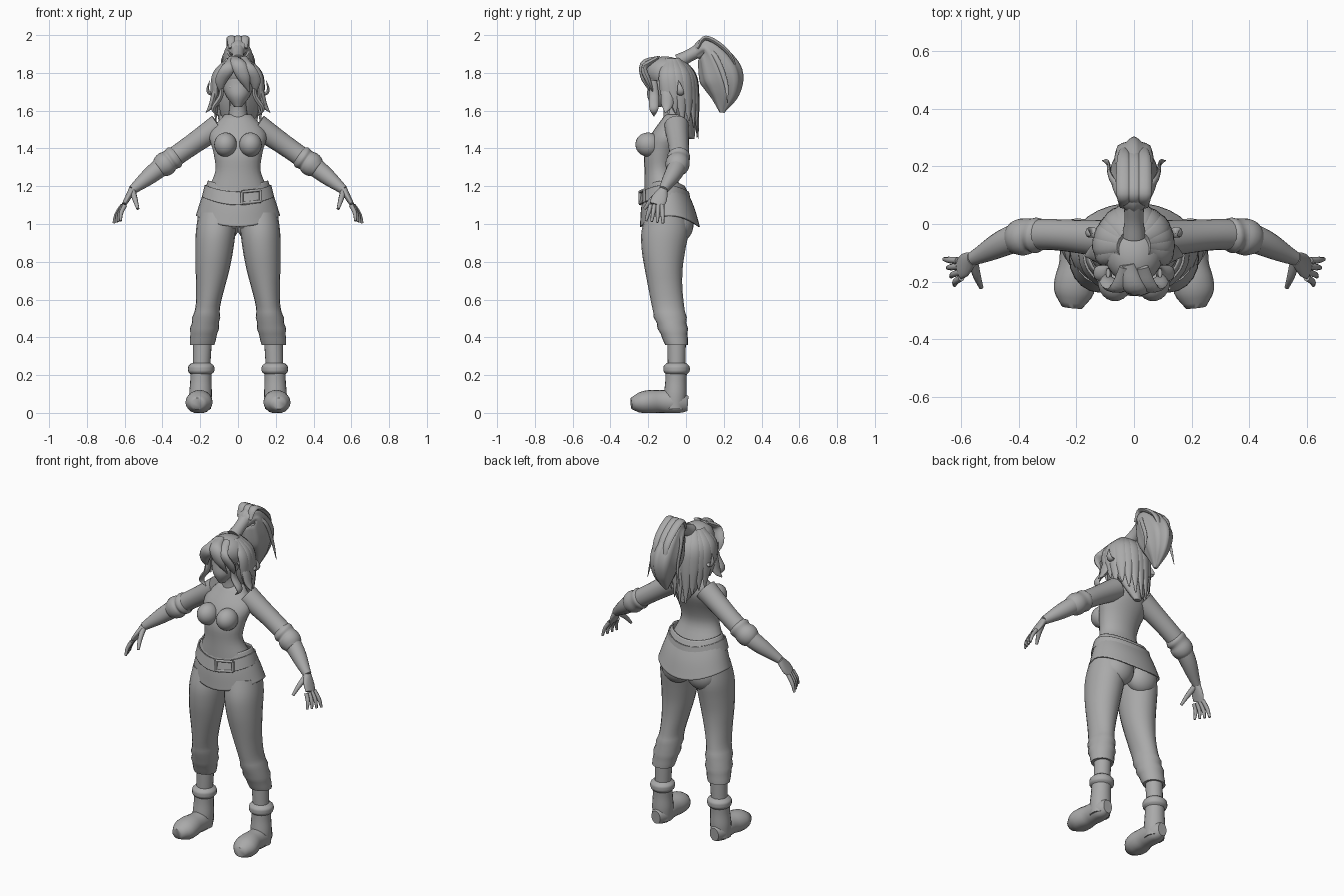
import bpy, bmesh, math, random
from mathutils import Vector, Matrix

if "Cube" in bpy.data.objects:
    bpy.data.objects.remove(bpy.data.objects["Cube"], do_unlink=True)

random.seed(4)
X, Y, Z = Vector((1, 0, 0)), Vector((0, 1, 0)), Vector((0, 0, 1))

grey = bpy.data.materials.new("plain_grey")
grey.use_nodes = True
tone = (.4, .4, .4, 1)
grey.diffuse_color = tone
grey.node_tree.nodes["Principled BSDF"].inputs["Base Color"].default_value = tone


def finish(name, bm, thickness=0):
    """Turn a bmesh into a smooth-shaded grey object."""
    bmesh.ops.recalc_face_normals(bm, faces=bm.faces)
    mesh = bpy.data.meshes.new(name)
    bm.to_mesh(mesh)
    bm.free()
    mesh.materials.append(grey)
    obj = bpy.data.objects.new(name, mesh)
    bpy.context.collection.objects.link(obj)
    bpy.ops.object.select_all(action='DESELECT')
    obj.select_set(True)
    bpy.context.view_layer.objects.active = obj
    bpy.ops.object.shade_smooth_by_angle(angle=math.radians(60))
    if thickness:
        solid = obj.modifiers.new("thickness", 'SOLIDIFY')
        solid.thickness = thickness
        solid.offset = 0


def along(keys, t):
    """Smooth value at t through evenly spaced numbers or vectors."""
    if len(keys) == 1:
        return keys[0]
    place = t * (len(keys) - 1)
    i = min(int(place), len(keys) - 2)
    f = place - i
    p, q = keys[i], keys[i + 1]
    before = keys[i - 1] if i else p * 2 - q
    after = keys[i + 2] if i + 2 < len(keys) else q * 2 - p
    ease = f * f * (3 - 2 * f)
    leave, arrive = (q - before) / 2, (after - p) / 2
    return p * (1 - ease) + q * ease + leave * (f * (1 - f) ** 2) - arrive * (f * f * (1 - f))


def loft(name, path, width, depth=None, side=X, axis=None, sides=20, steps=16,
         mirror=1, hollow=False, lobes=0, ripple=None, warp=None):
    """Skin ellipses along a smooth path; width runs along the side vector."""
    bm = bmesh.new()
    depth = depth or width
    flip = Vector((mirror, 1, 1))
    centres = [along(path, i / steps) for i in range(steps + 1)]
    loops = []
    for i, centre in enumerate(centres):
        t = i / steps
        ahead = axis or (centres[min(i + 1, steps)] - centres[max(i - 1, 0)]).normalized()
        u = (side - ahead * side.dot(ahead)).normalized()
        u, v = u * along(width, t), ahead.cross(u) * along(depth, t)
        loop = []
        for k in range(sides):
            angle = math.tau * k / sides
            swell = 1 + .06 * math.cos(lobes * angle) if lobes else 1
            if ripple:
                swell *= ripple(t)
            point = centre + swell * (u * math.cos(angle) + v * math.sin(angle))
            loop.append(bm.verts.new((warp(point) if warp else point) * flip))
        loops.append(loop)
    for low, high in zip(loops, loops[1:]):
        for k in range(sides):
            bm.faces.new((low[k - 1], low[k], high[k], high[k - 1]))
    if not hollow:
        bm.faces.new(loops[0])
        bm.faces.new(loops[-1])
    finish(name, bm, .008 if hollow else 0)


def column(name, bottom, top, xs, ys, width, depth=None, **options):
    """Upright loft with level rings from bottom to top."""
    count = 8
    path = [Vector((along(xs, i / count), along(ys, i / count), bottom + (top - bottom) * i / count))
            for i in range(count + 1)]
    loft(name, path, width, depth, axis=Z, steps=24, **options)


def blob(name, centre, size, tilt=0):
    """Ellipsoid, tilted about the x axis."""
    bm = bmesh.new()
    place = Matrix.Translation(centre) @ Matrix.Rotation(tilt, 4, 'X') @ Matrix.Diagonal((*size, 1))
    bmesh.ops.create_uvsphere(bm, u_segments=24, v_segments=16, radius=1, matrix=place)
    finish(name, bm)


def lock(name, path, size, side=X, mirror=1):
    """Flattened strand of hair that tapers to a tip."""
    width = [size * share for share in (.6, 1, .9, .1)]
    loft(name, path, width, [w / 2 for w in width], side, sides=10, mirror=mirror)


def sit_on_floor(point):
    return Vector((point.x, point.y, max(point.z, 0)))


def lift_sides(point):
    return point + Z * point.x ** 2 * 1.2


def trouser_folds(t):
    return 1 + .06 * math.sin(t * 70) if t < .25 else 1


# Torso and neck
column("torso", .98, 1.58, [0], [-.1, -.1, -.12, -.14, -.13, -.09, -.06],
       [.12, .19, .16, .12, .13, .15, .07], [.08, .12, .1, .08, .09, .09, .05])
column("neck", 1.54, 1.68, [0], [-.06, -.09], [.06, .045, .045])

# Skirt, belt and buckle frame
column("skirt", .985, 1.2, [0], [-.085, -.11], [.22, .19, .155], [.155, .135, .1],
       hollow=True, warp=lift_sides, sides=32)
column("belt", 1.1, 1.17, [0], [-.11], [.188, .172], [.136, .122],
       hollow=True, warp=lift_sides, sides=32)
corners = [Vector((x, -.11 - .135 * math.cos(x * 5), z))
           for x, z in ((.02, 1.11), (.12, 1.12), (.12, 1.18), (.02, 1.17))]
for i, corner in enumerate(corners):
    loft("buckle_bar", [corners[i - 1], corner], [.008], side=Y, sides=8)

# Face
column("head", 1.62, 1.86, [0], [-.155, -.11, -.1],
       [.02, .065, .085, .08, .04], [.025, .075, .09, .09, .045])
column("nose", 1.68, 1.74, [0], [-.197, -.19], [.008, .011, .007], sides=8)
for label, height in (("lower", 1.655), ("upper", 1.664)):
    blob(label + "_lip", (0, -.187, height), (.017, .01, .005))

# Joints of the left limbs, mirrored for the right
shoulder = Vector((.1, -.05, 1.52))
elbow = Vector((.37, -.04, 1.33))
wrist = Vector((.56, -.12, 1.18))
knuckles = Vector((.605, -.157, 1.1))
thumb_tip = Vector((.53, -.22, 1.08))

for label, s in (("left_", 1), ("right_", -1)):
    blob(label + "breast", (s * .066, -.2, 1.42), (.06, .068, .064), -.15)
    blob(label + "buttock", (s * .085, -.035, 1), (.095, .075, .095))
    blob(label + "eye", (s * .034, -.178, 1.726), (.017, .014, .009))
    blob(label + "ear", (s * .086, -.085, 1.72), (.012, .02, .03))

    # Trouser leg with bunched folds, then the bare shin
    column(label + "trouser_leg", .36, 1.06, [.19, .14, .11], [-.05, -.1, -.12, -.1],
           [.065, .075, .065, .075, .09, .1, .105, .1], [.06, .08, .085, .09, .1, .115, .125, .11],
           mirror=s, ripple=trouser_folds)
    column(label + "shin", .2, .4, [.195, .187], [-.05], [.045, .05], mirror=s)

    # Boot
    column(label + "boot_shaft", .02, .25, [.2, .195], [-.06, -.05], [.056, .06, .056, .058], mirror=s)
    column(label + "boot_cuff", .2, .265, [.195], [-.05], [.05, .067, .07, .067, .05], mirror=s)
    loft(label + "boot_foot", [Vector((.2, .01, .05)), Vector((.2, -.14, .06)), Vector((.215, -.29, .05))],
         [.03, .055, .058, .06, .07, .068, .035], [.04, .06, .063, .06, .063, .056, .03],
         mirror=s, warp=sit_on_floor)

    # Arm with rolled cuff
    loft(label + "arm", [shoulder, elbow, wrist], [.065, .055, .052, .044, .024], side=Y, mirror=s)
    loft(label + "rolled_cuff", [elbow.lerp(shoulder, .2), elbow, elbow.lerp(wrist, .3)],
         [.045, .062, .057, .064, .06, .04], side=Y, mirror=s)

    # Hand
    loft(label + "palm", [wrist, knuckles], [.024, .036, .042, .036], [.02, .016, .012], Y, mirror=s)
    for i in range(4):
        spread = i - 1.5
        root = knuckles + Vector((-.004, -.02, 0)) * spread
        reach = Vector((.035, -.01, -.09)) + Vector((-.008, -.01, .004)) * spread
        loft(label + "finger", [root, root + reach / 2 + X * .008, root + reach],
             [.012, .011, .007], side=Y, sides=8, mirror=s)
    loft(label + "thumb", [wrist, wrist.lerp(thumb_tip, .5) - Y * .01, thumb_tip],
         [.018, .014, .008], sides=8, mirror=s)

    # Curls framing the face, swept fringe and loose ponytail wisps
    crown = Vector((.03, -.15, 1.88))
    temple = Vector((.09, -.17, 1.76))
    lock(label + "fringe", [crown, crown + Vector((.02, -.07, -.05)), temple - Y * .03,
                            temple - Z * .07], .034, mirror=s)
    lock(label + "front_curl", [temple, temple - Z * .08, temple + Vector((.04, 0, -.15)),
                                temple + Vector((.01, 0, -.19))], .026, Y, s)
    lock(label + "outer_curl", [temple + Y * .05, Vector((.12, -.1, 1.7)), Vector((.14, -.1, 1.63)),
                                Vector((.17, -.11, 1.59))], .034, Y, s)
    lock(label + "flick", [Vector((.1, -.04, 1.73)), Vector((.14, -.03, 1.69)),
                           Vector((.16, -.03, 1.71)), Vector((.15, -.04, 1.76))], .018, Y, s)
    lock(label + "ponytail_wisp", [Vector((.03, .1, 1.95)), Vector((.08, .16, 1.88)),
                                   Vector((.09, .21, 1.75)), Vector((.11, .22, 1.64))], .013, Y, s)

# Hair cap and central fringe
blob("hair_cap", (0, -.088, 1.79), (.105, .125, .093), -.35)
lock("centre_fringe", [Vector((-.02, -.14, 1.88)), Vector((0, -.22, 1.85)),
                       Vector((.03, -.225, 1.78)), Vector((.06, -.19, 1.7))], .038)

# Layered locks falling around the sides and back
count = 13
for i in range(count):
    angle = math.radians(75 + 210 * i / (count - 1))
    out = Vector((math.sin(angle), -math.cos(angle), 0))
    drop = 1.6 - .13 * max(0, out.y) + random.uniform(-.03, .03)
    path = [out * radius + Vector((0, -.08 + shift, z)) for radius, shift, z in
            ((.05, 0, 1.87), (.115, 0, 1.79), (.125, .01, 1.68), (.125, .02, drop))]
    lock("back_lock", path, random.uniform(.034, .044), out.cross(Z))
column("under_hair", 1.45, 1.8, [0], [.03, 0, -.03, -.06],
       [.02, .08, .105, .1, .09], [.015, .045, .07, .08, .08], lobes=5)

# High ponytail with its tie and crest strands
loft("ponytail_tie", [Vector((0, -.04, 1.86)), Vector((0, .07, 1.92))], [.04, .033, .036])
loft("ponytail", [Y * y + Z * z for y, z in
                  ((.05, 1.9), (.11, 1.925), (.18, 1.8), (.2, 1.7), (.19, 1.59))],
     [.03, .065, .08, .06, .01], [.03, .06, .11, .085, .012], sides=32, steps=24, lobes=8)
for offset in (-.035, 0, .035):
    lock("ponytail_crest", [Vector((offset, y, z)) for y, z in
                            ((.06, 1.93), (.11, 1.985), (.23, 1.9), (.28, 1.76))], .026)
